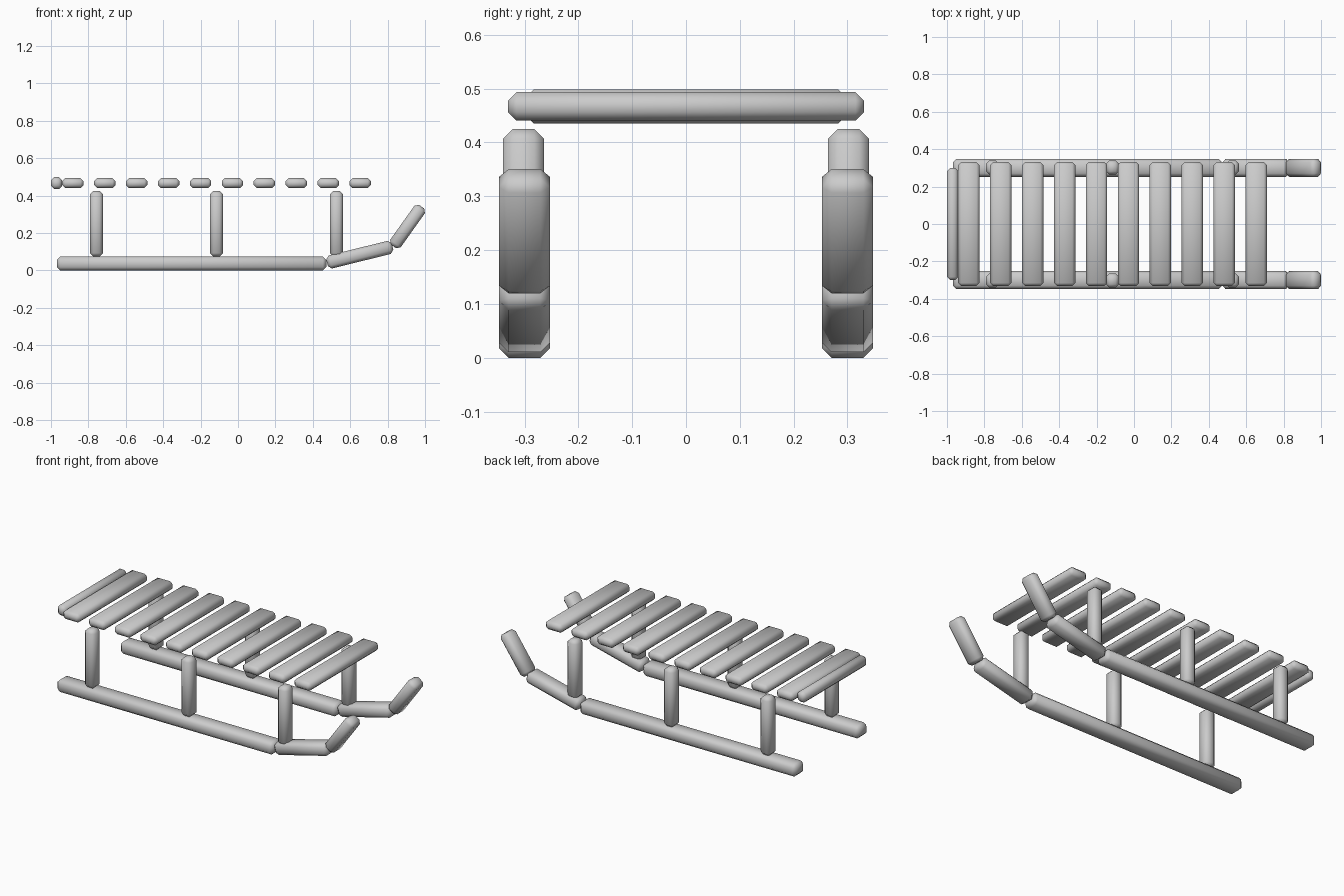
import bpy
from math import atan2, hypot

if "Cube" in bpy.data.objects:
    bpy.data.objects.remove(bpy.data.objects["Cube"])


def bar(name, center, size, pitch=0.0, chamfer=0.018):
    """Chamfered, smooth-shaded wooden bar."""
    bpy.ops.mesh.primitive_cube_add(size=1, location=center)
    ob = bpy.context.object
    ob.name = name
    ob.scale = size
    bpy.ops.object.transform_apply(location=False, rotation=False, scale=True)
    ob.rotation_euler = (0, -pitch, 0)
    bev = ob.modifiers.new("chamfer", 'BEVEL')
    bev.width = chamfer
    bev.segments = 1
    bev.limit_method = 'NONE'
    bpy.ops.object.shade_smooth()
    return ob


def sloped_bar(name, a, b, y, width, thick):
    """Bar running from a to b in the xz plane."""
    dx, dz = b[0] - a[0], b[1] - a[1]
    bar(name, ((a[0] + b[0]) / 2, y, (a[1] + b[1]) / 2),
        (hypot(dx, dz), width, thick), atan2(dz, dx))


for side, y in (("front", -0.3), ("back", 0.3)):
    # Runner with its upturned nose
    sloped_bar(f"{side}_runner", (-0.968, 0.0375), (0.472, 0.0375), y, 0.095, 0.075)
    sloped_bar(f"{side}_runner_rise", (0.476, 0.041), (0.826, 0.128), y, 0.095, 0.072)
    sloped_bar(f"{side}_runner_tip", (0.831, 0.129), (0.982, 0.341), y, 0.095, 0.069)
    # Posts
    for i, x in enumerate((-0.757, -0.115, 0.526)):
        bar(f"{side}_post_{i + 1}", (x, 1.007 * y, 0.25), (0.07, 0.076, 0.35))

# Seat slats
for i in range(10):
    bar(f"seat_slat_{i + 1}", (-0.883 + 0.1707 * i, 0, 0.467), (0.114, 0.662, 0.053),
        chamfer=0.016)

# Rear cross rail
bar("rear_rail", (-0.97, 0, 0.467), (0.06, 0.60, 0.063), chamfer=0.017)
